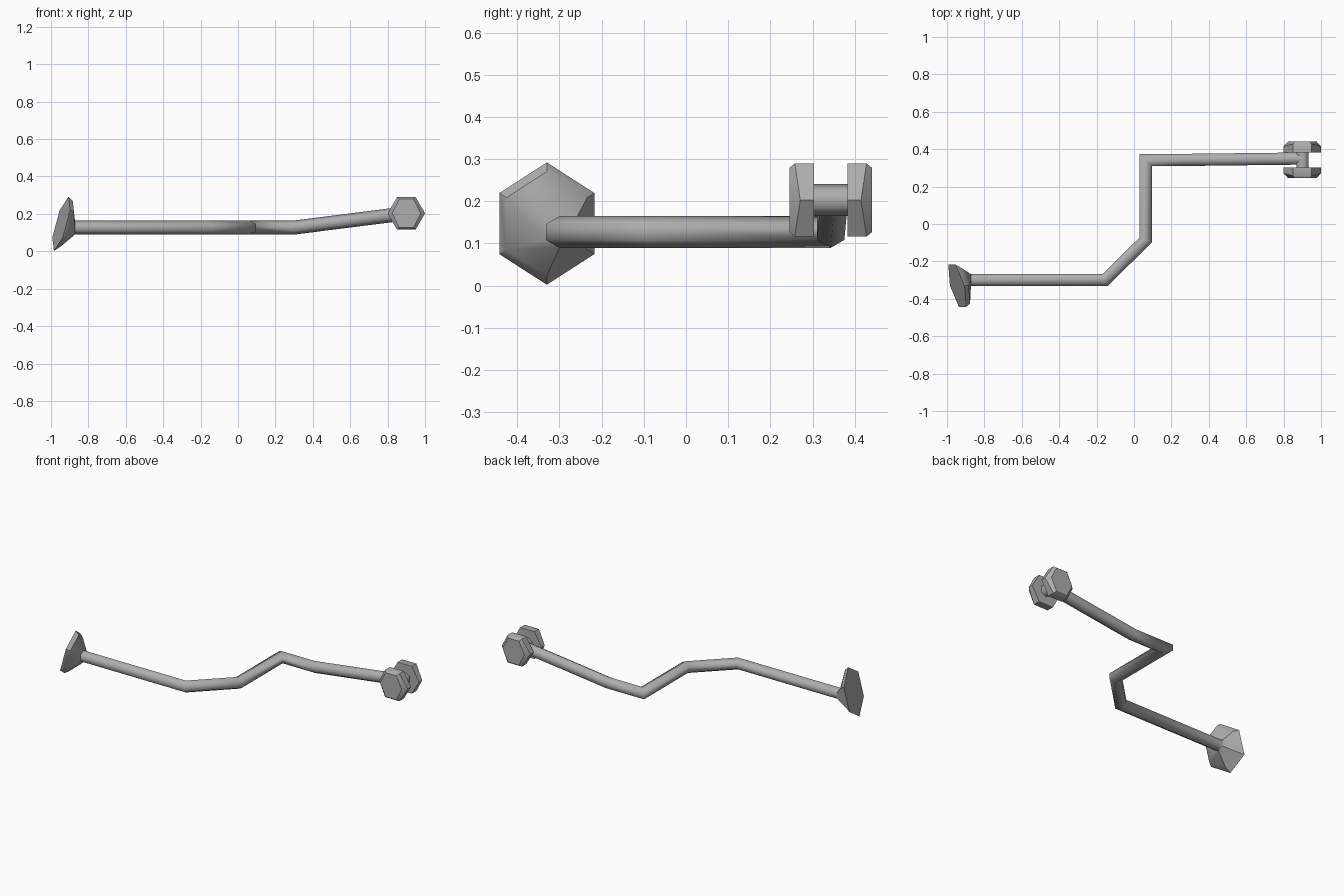
import bpy
import math
from mathutils import Vector

cube = bpy.data.objects.get("Cube")
if cube:
    bpy.data.objects.remove(cube, do_unlink=True)

grey = bpy.data.materials.new("plain grey")
grey.use_nodes = True
COLOUR = (0.42, 0.42, 0.42, 1)
grey.diffuse_color = COLOUR
grey.node_tree.nodes["Principled BSDF"].inputs["Base Color"].default_value = COLOUR

SIDES = 6
ROD_R = 0.0375


def loft(name, rings, smooth):
    """Skin a list of equal rings and cap both ends."""
    n = len(rings[0])
    verts = [tuple(p) for ring in rings for p in ring]
    faces = [(k * n + i, k * n + (i + 1) % n, (k + 1) * n + (i + 1) % n, (k + 1) * n + i)
             for k in range(len(rings) - 1) for i in range(n)]
    faces += [tuple(reversed(range(n))), tuple(range(len(verts) - n, len(verts)))]
    mesh = bpy.data.meshes.new(name)
    mesh.from_pydata(verts, [], faces)
    mesh.materials.append(grey)
    obj = bpy.data.objects.new(name, mesh)
    bpy.context.collection.objects.link(obj)
    bpy.ops.object.select_all(action='DESELECT')
    obj.select_set(True)
    bpy.context.view_layer.objects.active = obj
    bpy.ops.object.mode_set(mode='EDIT')
    bpy.ops.mesh.select_all(action='SELECT')
    bpy.ops.mesh.normals_make_consistent(inside=False)
    bpy.ops.object.mode_set(mode='OBJECT')
    bpy.ops.object.shade_smooth_by_angle(angle=math.radians(smooth))
    return obj


def angles(start):
    return [start + math.tau * i / SIDES for i in range(SIDES)]


def mitred_rings(path, radius):
    """Hexagons along a path, cut on the mitre plane at each bend."""
    rings = []
    for i, p in enumerate(path):
        before = (p - path[i - 1]).normalized() if i else None
        after = (path[i + 1] - p).normalized() if i < len(path) - 1 else before
        d = before or after
        plane = d + after
        side = Vector((0, 0, 1)).cross(d).normalized()
        up = d.cross(side)
        ring = []
        for a in angles(math.pi / 2):
            q = (side * math.cos(a) + up * math.sin(a)) * radius
            ring.append(p + q - d * (q.dot(plane) / d.dot(plane)))
        rings.append(ring)
    return rings


# Cranked rod
path = [Vector(p) for p in ((-0.9, -0.3, 0.127), (-0.155, -0.3, 0.127),
                            (0.063, -0.085, 0.127), (0.063, 0.343, 0.127),
                            (0.3, 0.343, 0.127), (0.9, 0.35, 0.203))]
loft("cranked_rod", mitred_rings(path, ROD_R), 61)

# Pin between the two end plates
pin = [Vector((0.9, y, 0.203)) for y in (0.29, 0.395)]
loft("end_pin", mitred_rings(pin, ROD_R), 61)


# Pair of hexagonal end plates, chamfered on their outer faces
def end_plate(name, facing):
    def ring(rx, rz, depth):
        return [(0.9 + rx * math.cos(a), 0.343 + facing * depth(abs(math.cos(a))),
                 0.203 + rz * math.sin(a)) for a in angles(0)]
    loft(name, [ring(0.1, 0.1, lambda c: 0.04),
                ring(0.1, 0.1, lambda c: 0.098 - 0.026 * c),
                ring(0.076, 0.088, lambda c: 0.098)], 40)


end_plate("front_end_plate", -1)
end_plate("back_end_plate", 1)

# Tilted hexagonal foot, tapering into the rod
def foot_ring(scale, shift):
    ring = []
    for a in angles(math.pi / 2):
        y, z = 0.13 * math.cos(a) * scale, 0.145 * math.sin(a) * scale
        ring.append((-0.945 + shift + 0.27 * z - 0.25 * y, -0.33 + y, 0.147 + z))
    return ring


neck = [(-0.872, -0.3 + ROD_R * math.cos(a), 0.127 + ROD_R * math.sin(a))
        for a in angles(math.pi / 2)]
loft("tilted_foot", [foot_ring(1, 0), foot_ring(0.85, 0.028), neck], 40)
